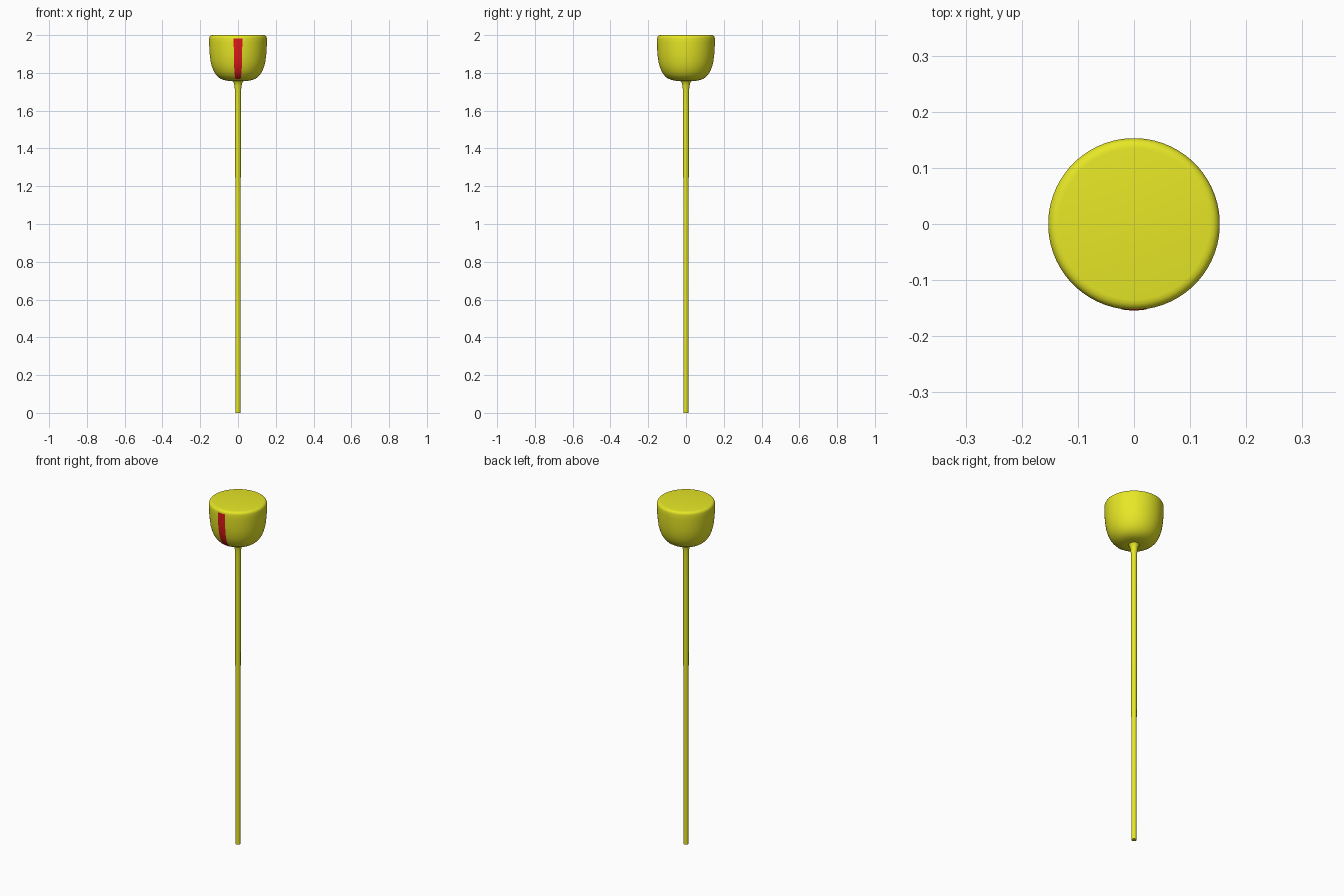
import bpy, bmesh, math

if "Cube" in bpy.data.objects:
    bpy.data.objects.remove(bpy.data.objects["Cube"])

SEG = 64


def material(name, rgb):
    m = bpy.data.materials.new(name)
    m.diffuse_color = (*rgb, 1)
    m.use_nodes = True
    m.node_tree.nodes["Principled BSDF"].inputs["Base Color"].default_value = m.diffuse_color
    return m


def lathe(name, profile, mat, first=0, count=SEG, seg=SEG, caps=True):
    """Turn an (r, z) profile, listed bottom to top, about z; a face is centred on -y."""
    bm = bmesh.new()
    step = 2 * math.pi / seg
    full = count == seg
    cols = []
    for i in range(count if full else count + 1):
        a = -math.pi / 2 + (first + i - 0.5) * step
        cols.append([bm.verts.new((r * math.cos(a), r * math.sin(a), z)) for r, z in profile])
    for i in range(count):
        a, b = cols[i], cols[(i + 1) % len(cols)]
        for k in range(len(profile) - 1):
            bm.faces.new((a[k], b[k], b[k + 1], a[k + 1]))
    if full and caps:
        bm.faces.new([c[0] for c in reversed(cols)])
        bm.faces.new([c[-1] for c in cols])
    me = bpy.data.meshes.new(name)
    bm.to_mesh(me)
    bm.free()
    me.materials.append(mat)
    ob = bpy.data.objects.new(name, me)
    bpy.context.collection.objects.link(ob)
    bpy.ops.object.select_all(action='DESELECT')
    bpy.context.view_layer.objects.active = ob
    ob.select_set(True)
    bpy.ops.object.shade_smooth_by_angle(angle=math.radians(35))
    return ob


yellow = material("yellow", (0.8, 0.8, 0.02))
red = material("red", (0.75, 0.01, 0.01))

# Outer wall of the head: rounded bottom corner up to the straight side
wall = [(0.075, 1.762), (0.09, 1.768), (0.105, 1.778), (0.118, 1.792), (0.129, 1.81),
        (0.138, 1.833), (0.145, 1.86), (0.149, 1.89), (0.152, 1.925), (0.153, 1.96), (0.153, 1.983)]

# Head with softened rim
head = [(0.03, 1.757), (0.055, 1.758)] + wall + [
    (0.1515, 1.99), (0.148, 1.9955), (0.142, 1.999), (0.135, 2.0)]
lathe("head", head, yellow)

# Red stripe lying on the front of the head
lathe("front_stripe", [(r + 0.001, z - 0.0005) for r, z in wall[1:]], red, first=-1, count=3)

# Thin stem flaring where it meets the head
stem = [(0.013, 0.0), (0.0135, 0.1), (0.0145, 1.0), (0.015, 1.67), (0.0165, 1.71),
        (0.0195, 1.735), (0.024, 1.75), (0.03, 1.758)]
lathe("stem", stem, yellow, seg=24, count=24)
